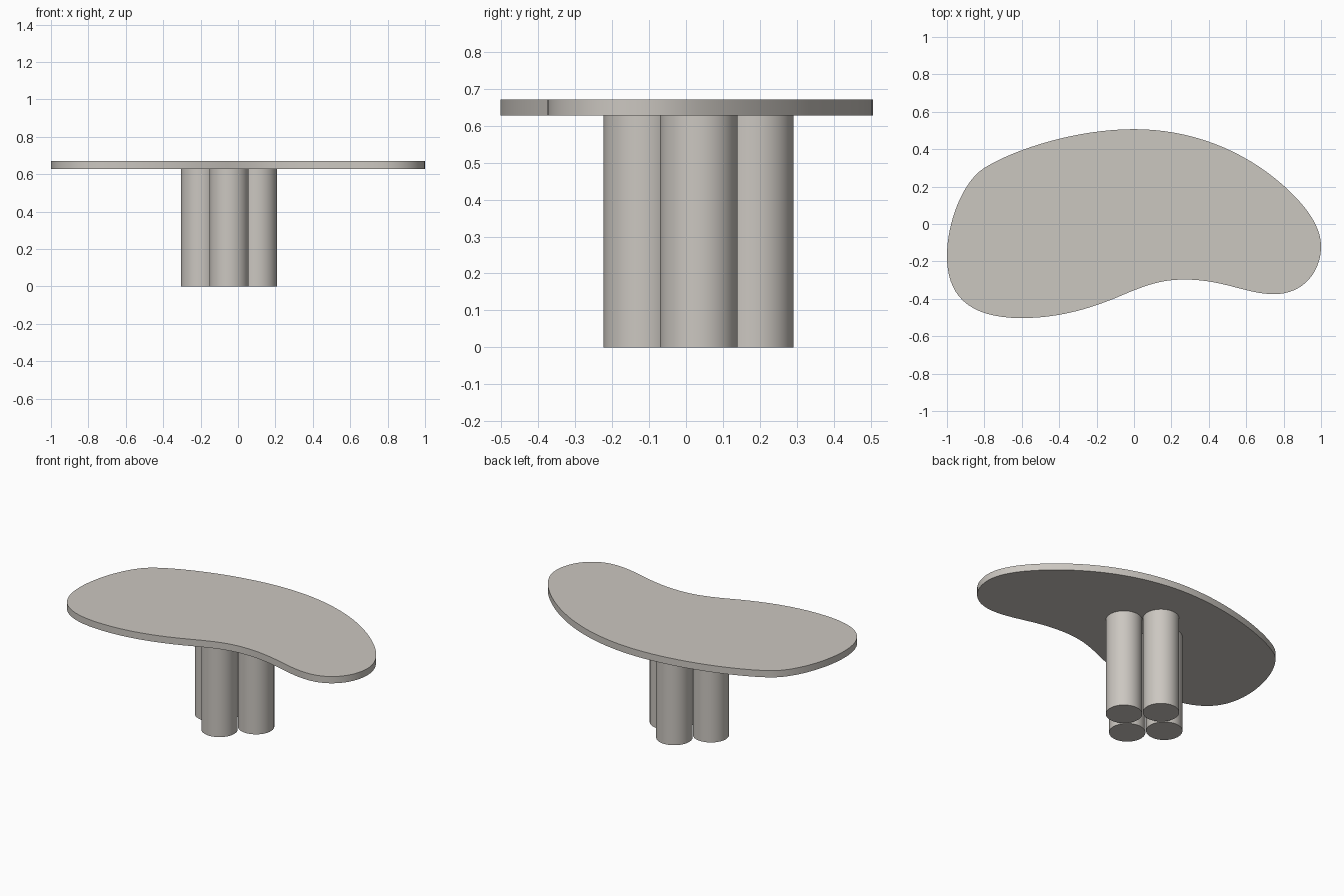
import bpy, bmesh, math
from mathutils import Vector
from mathutils.geometry import interpolate_bezier

if "Cube" in bpy.data.objects:
    bpy.data.objects.remove(bpy.data.objects["Cube"])

TOP_Z, UNDER_Z = 0.671, 0.628

stone = bpy.data.materials.new("warm grey stone")
stone.diffuse_color = (0.60, 0.57, 0.53, 1)
stone.use_nodes = True
stone.node_tree.nodes["Principled BSDF"].inputs["Base Color"].default_value = stone.diffuse_color


def finish(name, bm):
    bmesh.ops.recalc_face_normals(bm, faces=bm.faces[:])
    mesh = bpy.data.meshes.new(name)
    bm.to_mesh(mesh)
    bm.free()
    obj = bpy.data.objects.new(name, mesh)
    bpy.context.collection.objects.link(obj)
    mesh.materials.append(stone)
    bpy.ops.object.select_all(action='DESELECT')
    obj.select_set(True)
    bpy.context.view_layer.objects.active = obj
    bpy.ops.object.shade_smooth_by_angle(angle=math.radians(35))
    return obj


# Tabletop: kidney outline as (handle in, point, handle out), anticlockwise
outline = [
    ((0.30, 0.507), (0, 0.507), (-0.30, 0.507)),
    ((-0.63, 0.405), (-0.80, 0.30), (-0.92, 0.225)),
    ((-1, 0.0), (-1, -0.17), (-1, -0.37)),
    ((-0.90, -0.503), (-0.60, -0.503), (-0.38, -0.503)),
    ((-0.20, -0.44), (-0.05, -0.375), (0.07, -0.325)),
    ((0.15, -0.297), (0.27, -0.297), (0.48, -0.297)),
    ((0.60, -0.375), (0.75, -0.375), (0.91, -0.375)),
    ((1, -0.25), (1, -0.12), (1, 0.0)),
    ((0.90, 0.115), (0.80, 0.205), (0.58, 0.40)),
]
bm = bmesh.new()
rim = []
for i, (_, p, h_out) in enumerate(outline):
    h_in, q, _ = outline[(i + 1) % len(outline)]
    pts = interpolate_bezier(*(Vector((*v, 0)) for v in (p, h_out, h_in, q)), 17)
    rim += [bm.verts.new((v.x, v.y, UNDER_Z)) for v in pts[:-1]]
face = bm.faces.new(rim)
slab = bmesh.ops.extrude_face_region(bm, geom=[face], use_keep_orig=True)
bmesh.ops.translate(bm, vec=(0, 0, TOP_Z - UNDER_Z),
                    verts=[g for g in slab["geom"] if isinstance(g, bmesh.types.BMVert)])
finish("tabletop", bm)

# Base: four round columns clustered in a diamond
CENTRE, SPREAD, RADIUS = (-0.048, 0.034), 0.152, 0.105
for i, side in enumerate(("right", "back", "left", "front")):
    a = i * math.pi / 2
    bm = bmesh.new()
    bmesh.ops.create_cone(bm, cap_ends=True, segments=64, radius1=RADIUS,
                          radius2=RADIUS, depth=UNDER_Z)
    bmesh.ops.translate(bm, verts=bm.verts[:], vec=(
        CENTRE[0] + SPREAD * math.cos(a), CENTRE[1] + SPREAD * math.sin(a), UNDER_Z / 2))
    finish(side + "_column", bm)
